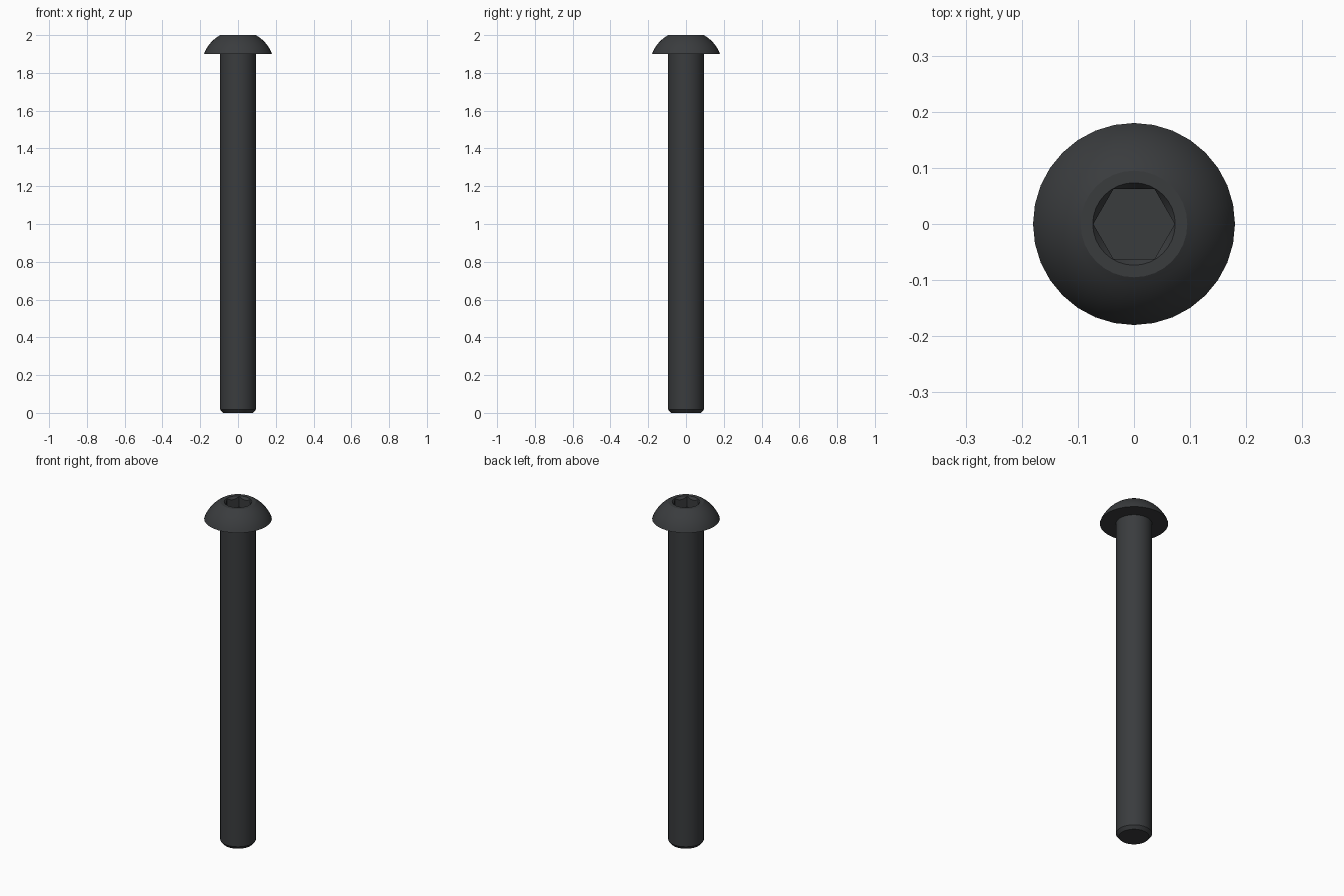
import bpy, bmesh, math

if "Cube" in bpy.data.objects:
    bpy.data.objects.remove(bpy.data.objects["Cube"])

SIDES = 32
mat = bpy.data.materials.new("black_oxide")
mat.diffuse_color = (0.042, 0.045, 0.048, 1)
mat.use_nodes = True
mat.node_tree.nodes["Principled BSDF"].inputs["Base Color"].default_value = mat.diffuse_color


def lathe(name, profile, sides=SIDES):
    """Closed solid of revolution from (radius, z) points, bottom to top."""
    bm = bmesh.new()
    rings = []
    for r, z in profile:
        rings.append([bm.verts.new((r * math.cos(2 * math.pi * i / sides),
                                    r * math.sin(2 * math.pi * i / sides), z))
                      for i in range(sides)])
    for a, b in zip(rings, rings[1:]):
        for i in range(sides):
            j = (i + 1) % sides
            bm.faces.new((a[i], a[j], b[j], b[i]))
    bm.faces.new(rings[0][::-1])
    bm.faces.new(rings[-1])
    mesh = bpy.data.meshes.new(name)
    bm.to_mesh(mesh)
    bm.free()
    mesh.materials.append(mat)
    ob = bpy.data.objects.new(name, mesh)
    bpy.context.collection.objects.link(ob)
    return ob


# Shank with chamfered tip, underside of head, domed head
drop, radius = 0.067, math.hypot(0.18, 0.067)
a0, a1 = math.atan2(drop, 0.18), math.atan2(drop + 0.1, 0.095)
dome = []
for k in range(9):
    a = a0 + (a1 - a0) * k / 8
    dome.append((radius * math.cos(a), 1.9 - drop + radius * math.sin(a)))
dome[-1] = (0.095, 2.0)
screw = lathe("button_head_screw",
              [(0.08, 0), (0.095, 0.018), (0.095, 1.9)] + dome)

# Socket cutters: hexagonal hole and conical lead-in
hexagon = lathe("hex_socket_cutter", [(0.0725, 1.935), (0.0725, 2.05)], 6)
lead_in = lathe("lead_in_cutter", [(0.058, 1.978), (0.0735, 2.0), (0.0735, 2.04)])

for cutter in (hexagon, lead_in):
    mod = screw.modifiers.new(cutter.name, "BOOLEAN")
    mod.operation = "DIFFERENCE"
    mod.solver = "EXACT"
    mod.object = cutter
    bpy.context.view_layer.objects.active = screw
    screw.select_set(True)
    bpy.ops.object.modifier_apply(modifier=mod.name)
    bpy.data.objects.remove(cutter)

# Smooth the round surfaces, keep rims and socket edges sharp
bpy.ops.object.select_all(action="DESELECT")
screw.select_set(True)
bpy.context.view_layer.objects.active = screw
bpy.ops.object.shade_smooth_by_angle(angle=math.radians(25))
